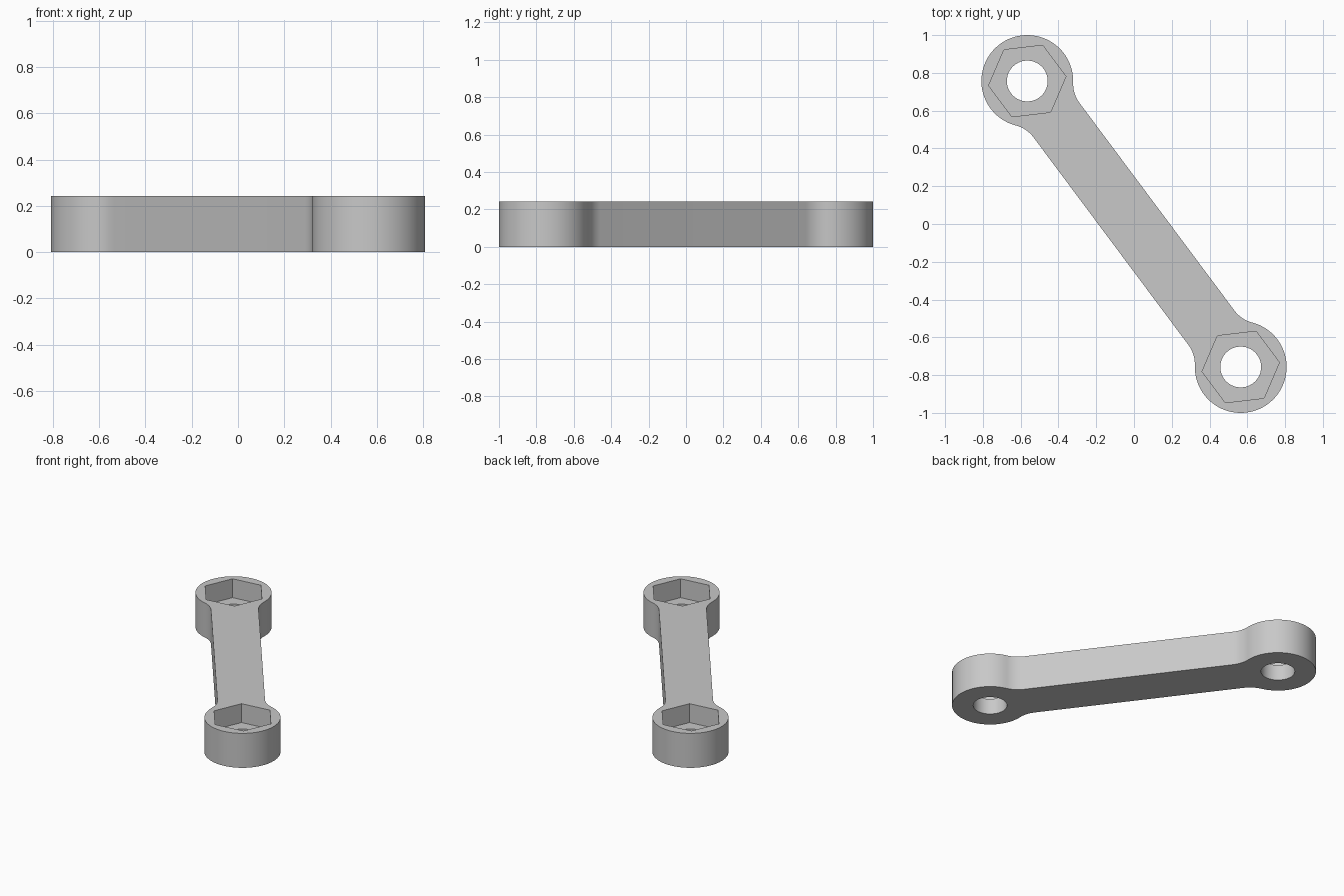
import bpy, bmesh, math
from mathutils import Matrix

if "Cube" in bpy.data.objects:
    bpy.data.objects.remove(bpy.data.objects["Cube"], do_unlink=True)

HEIGHT = 0.243
RING_R, HOLE_R, HEX_R = 0.243, 0.108, 0.206
BAR_HALF, FILLET = 0.152, 0.172
POCKET_FLOOR = 0.11
END = (0.565, -0.757)
REACH = math.hypot(*END)
AXIS = Matrix.Rotation(math.atan2(END[1], END[0]), 4, "Z")

steel = bpy.data.materials.new("steel grey")
steel.use_nodes = True
GREY = (0.58, 0.58, 0.58, 1)
steel.diffuse_color = GREY
steel.node_tree.nodes["Principled BSDF"].inputs["Base Color"].default_value = GREY


def arc(cx, cy, r, a0, a1, steps):
    angles = [a0 + (a1 - a0) * i / steps for i in range(steps + 1)]
    return [(cx + r * math.cos(a), cy + r * math.sin(a)) for a in angles]


def prism(name, points, z0, z1):
    """Extrude a closed outline, laid along the handle axis."""
    bm = bmesh.new()
    base = bm.faces.new([bm.verts.new((u, v, z0)) for u, v in points])
    top = bmesh.ops.extrude_face_region(bm, geom=[base])["geom"]
    verts = [g for g in top if isinstance(g, bmesh.types.BMVert)]
    bmesh.ops.translate(bm, verts=verts, vec=(0, 0, z1 - z0))
    bmesh.ops.recalc_face_normals(bm, faces=bm.faces[:])
    bm.transform(AXIS)
    mesh = bpy.data.meshes.new(name)
    bm.to_mesh(mesh)
    bm.free()
    mesh.materials.append(steel)
    obj = bpy.data.objects.new(name, mesh)
    bpy.context.collection.objects.link(obj)
    return obj


# Quarter outline: ring arc, then the fillet into the straight handle
rise = BAR_HALF + FILLET
run = math.sqrt((RING_R + FILLET) ** 2 - rise ** 2)
meet = math.atan2(rise, -run)
quarter = arc(REACH, 0, RING_R, 0, meet, 32)
quarter += arc(REACH - run, rise, FILLET, meet - math.pi, -math.pi / 2, 10)[1:]

# Mirror the quarter into the whole outline
half = quarter + [(-u, v) for u, v in reversed(quarter)]
outline = half + [(u, -v) for u, v in reversed(half[1:-1])]
wrench = prism("wrench_body", outline, 0, HEIGHT)

# Round through holes and hexagonal pockets in both ends
cutters = []
for side, label in ((1, "front"), (-1, "back")):
    hole = arc(side * REACH, 0, HOLE_R, 0, math.tau, 64)[:-1]
    socket = arc(side * REACH, 0, HEX_R, 0, math.tau, 6)[:-1]
    cutters.append(prism(label + "_hole_cutter", hole, -0.1, HEIGHT + 0.1))
    cutters.append(prism(label + "_socket_cutter", socket, POCKET_FLOOR, HEIGHT + 0.1))

bpy.ops.object.select_all(action="DESELECT")
wrench.select_set(True)
bpy.context.view_layer.objects.active = wrench
for cutter in cutters:
    cutter.hide_render = True
    cut = wrench.modifiers.new(cutter.name, "BOOLEAN")
    cut.operation = "DIFFERENCE"
    cut.solver = "EXACT"
    cut.object = cutter
    bpy.ops.object.modifier_apply(modifier=cut.name)
for cutter in cutters:
    bpy.data.objects.remove(cutter, do_unlink=True)

bpy.ops.object.shade_smooth_by_angle(angle=math.radians(30))
